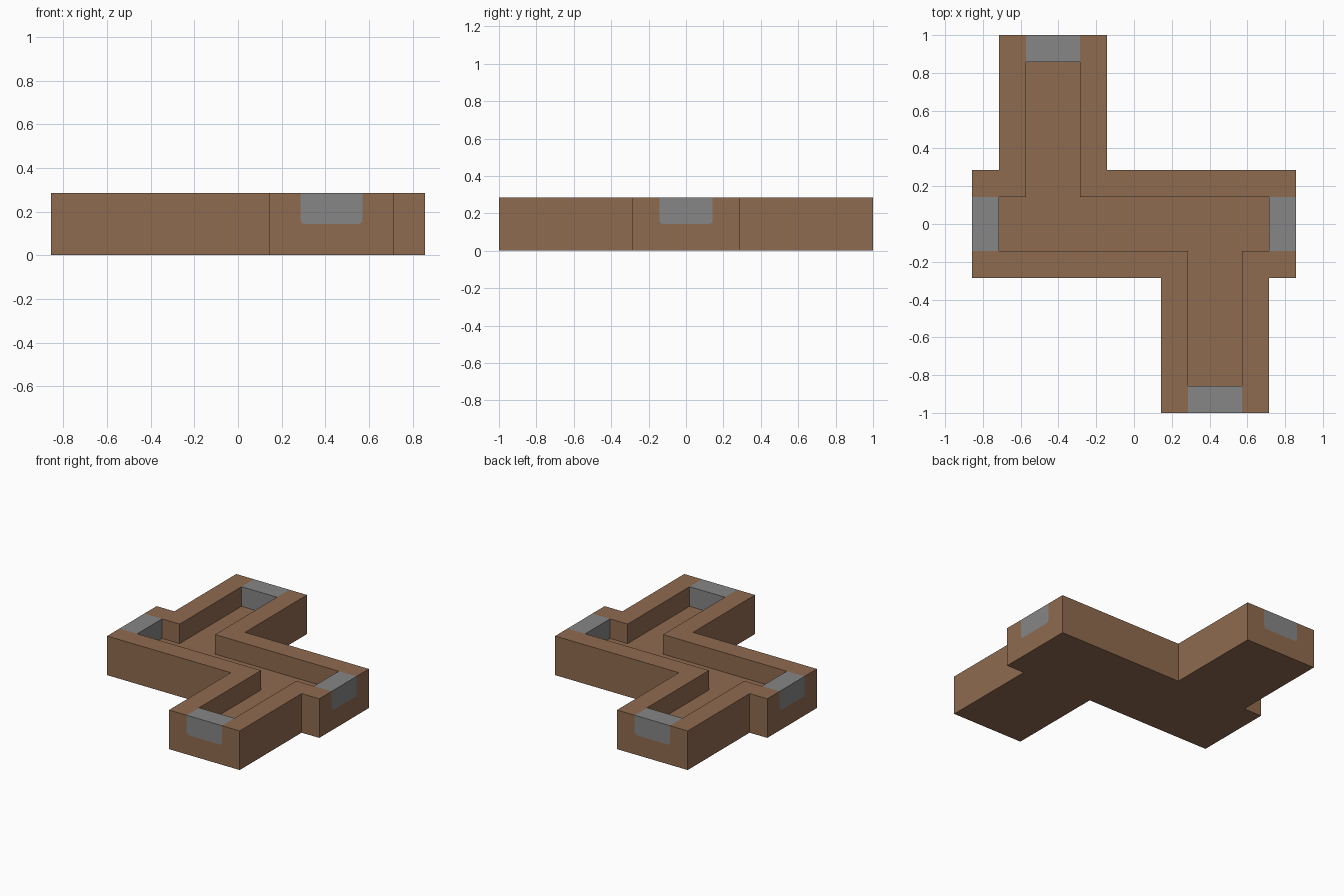
import bpy
import bmesh
from math import sin, cos, pi
from mathutils import Matrix, Vector

if "Cube" in bpy.data.objects:
    bpy.data.objects.remove(bpy.data.objects["Cube"], do_unlink=True)

U = 1 / 7      # grid module: wall thickness, floor height, half channel width
TOP = 2 * U


def material(name, rgb):
    mat = bpy.data.materials.new(name)
    mat.use_nodes = True
    mat.diffuse_color = (*rgb, 1)
    mat.node_tree.nodes["Principled BSDF"].inputs["Base Color"].default_value = (*rgb, 1)
    return mat


def prism(name, points, sweep, mat, transform=Matrix()):
    """Solid made by sweeping a flat outline along a vector."""
    bm = bmesh.new()
    face = bm.faces.new([bm.verts.new(p) for p in points])
    swept = bmesh.ops.extrude_face_region(bm, geom=[face], use_keep_orig=True)
    bmesh.ops.translate(bm, vec=sweep, verts=[
        v for v in swept["geom"] if isinstance(v, bmesh.types.BMVert)])
    bmesh.ops.recalc_face_normals(bm, faces=bm.faces)
    bm.transform(transform)
    mesh = bpy.data.meshes.new(name)
    bm.to_mesh(mesh)
    bm.free()
    mesh.materials.append(mat)
    obj = bpy.data.objects.new(name, mesh)
    bpy.context.collection.objects.link(obj)
    return obj


def half_turn(half, z):
    """Complete an outline that repeats after half a turn."""
    return [(s * x * U, s * y * U, z) for s in (1, -1) for x, y in half]


def cut(target, cutter):
    mod = target.modifiers.new("cut", "BOOLEAN")
    mod.operation = "DIFFERENCE"
    mod.solver = "EXACT"
    mod.object = cutter
    bpy.context.view_layer.objects.active = target
    bpy.ops.object.modifier_apply(modifier=mod.name)
    bpy.data.objects.remove(cutter, do_unlink=True)


def gate_profile(y, top):
    """Upright panel outline with rounded lower corners."""
    r = 0.022
    arc = [i * pi / 8 for i in range(5)]
    right = [(U - r + r * sin(a), y, U + r - r * cos(a)) for a in arc]
    right.append((U, y, top))
    return right + [(-x, y, z) for x, y, z in reversed(right)]


brown = material("brown", (0.275, 0.147, 0.078))
grey = material("grey", (0.24, 0.24, 0.24))

# Walled body with a branching channel sunk into it
body = prism("walled_body",
             half_turn([(6, -2), (6, 2), (-1, 2), (-1, 7), (-5, 7), (-5, 2)], 0),
             Vector((0, 0, TOP)), brown)
channel = prism("channel_cutter",
                half_turn([(5, -1), (5, 1), (-2, 1), (-2, 6), (-4, 6), (-4, 1)], U),
                Vector((0, 0, TOP)), brown)
cut(body, channel)

# Grey gates set flush into the four end walls
ends = [("front", 3, -7), ("left", 6, 0), ("back", -3, 7), ("right", -6, 0)]
for turn, (side, x, y) in enumerate(ends):
    place = (Matrix.Translation((x * U, y * U, 0))
             @ Matrix.Rotation(turn * pi / 2, 4, "Z"))
    slot = prism("slot_cutter", gate_profile(-U / 2, TOP + U),
                 Vector((0, 2 * U, 0)), brown, place)
    cut(body, slot)
    prism(side + "_gate", gate_profile(0, TOP), Vector((0, U, 0)), grey, place)
